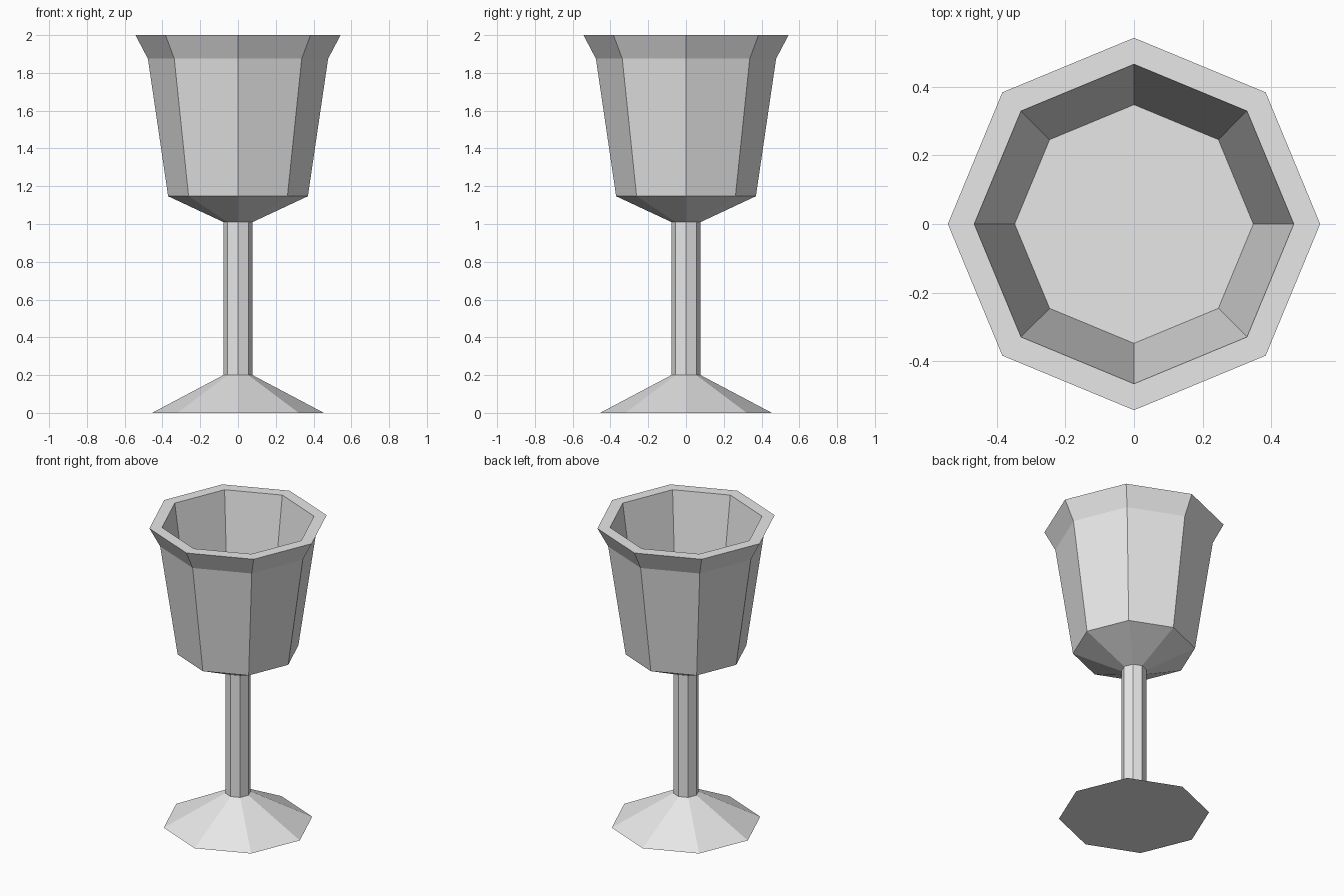
import bpy, bmesh
from math import cos, sin, tau

SIDES = 8

if "Cube" in bpy.data.objects:
    bpy.data.objects.remove(bpy.data.objects["Cube"], do_unlink=True)

grey = bpy.data.materials.new("light grey")
grey.use_nodes = True
colour = (0.8, 0.8, 0.8, 1)
grey.diffuse_color = colour
grey.node_tree.nodes["Principled BSDF"].inputs["Base Color"].default_value = colour


def lathe(name, profile, cap_start=False, cap_end=False):
    """Turn (radius, height) points into a flat-faced eight-sided part."""
    bm = bmesh.new()
    rings = [[bm.verts.new((r * cos(tau * i / SIDES), r * sin(tau * i / SIDES), z))
              for i in range(SIDES)] for r, z in profile]
    for low, high in zip(rings, rings[1:]):
        for i in range(SIDES):
            j = (i + 1) % SIDES
            bm.faces.new((low[i], low[j], high[j], high[i]))
    if cap_start:
        bm.faces.new(rings[0][::-1])
    if cap_end:
        bm.faces.new(rings[-1])
    mesh = bpy.data.meshes.new(name)
    bm.to_mesh(mesh)
    bm.free()
    mesh.materials.append(grey)
    obj = bpy.data.objects.new(name, mesh)
    bpy.context.collection.objects.link(obj)
    return obj


STEM_RADIUS, STEM_BOTTOM, STEM_TOP = 0.077, 0.2, 1.01

# Flared foot with a flat underside
lathe("foot", [(0.455, 0), (STEM_RADIUS, STEM_BOTTOM)], cap_start=True)

# Straight stem
lathe("stem", [(STEM_RADIUS, STEM_BOTTOM), (STEM_RADIUS, STEM_TOP)])

# Bowl: underside, outer wall, flared lip, flat rim, inner wall and floor
lathe("bowl", [(STEM_RADIUS, STEM_TOP), (0.37, 1.147), (0.477, 1.875),
               (0.543, 2.0), (0.466, 2.0), (0.348, 1.18)], cap_end=True)
